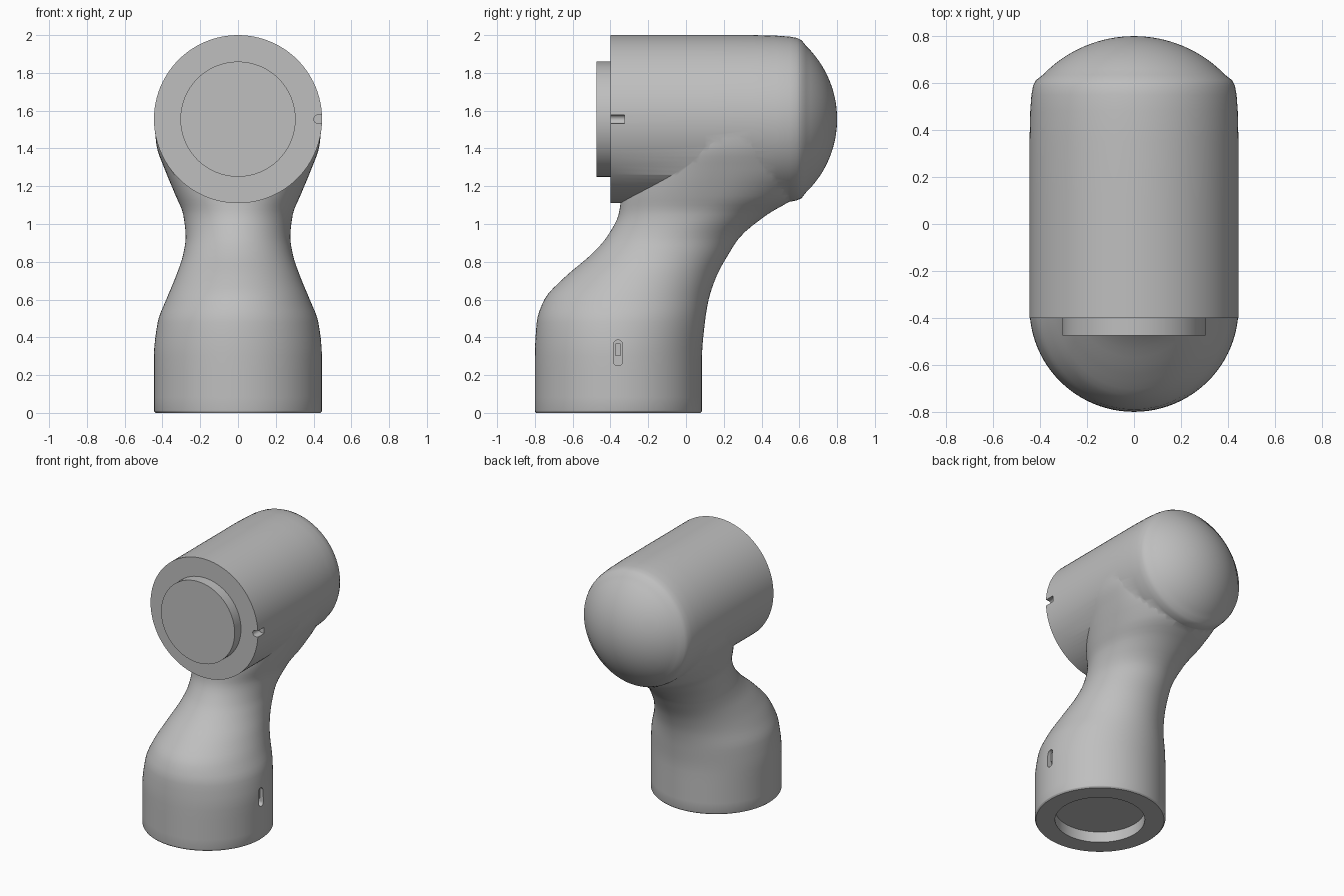
import bpy, bmesh, math

cube = bpy.data.objects.get("Cube")
if cube:
    bpy.data.objects.remove(cube, do_unlink=True)

# Material
grey = bpy.data.materials.new("light_grey")
grey.use_nodes = True
COLOUR = (0.52, 0.52, 0.52, 1)
grey.diffuse_color = COLOUR
grey.node_tree.nodes["Principled BSDF"].inputs["Base Color"].default_value = COLOUR


def make_object(name, bm):
    bmesh.ops.recalc_face_normals(bm, faces=bm.faces)
    mesh = bpy.data.meshes.new(name)
    bm.to_mesh(mesh)
    bm.free()
    mesh.materials.append(grey)
    obj = bpy.data.objects.new(name, mesh)
    bpy.context.collection.objects.link(obj)
    return obj


def activate(obj):
    bpy.ops.object.select_all(action='DESELECT')
    obj.select_set(True)
    bpy.context.view_layer.objects.active = obj


def loft(name, rings):
    """Skin a list of equal-length rings and cap both ends."""
    bm = bmesh.new()
    rows = [[bm.verts.new(p) for p in ring] for ring in rings]
    n = len(rows[0])
    for a, b in zip(rows, rows[1:]):
        for i in range(n):
            j = (i + 1) % n
            bm.faces.new((a[i], a[j], b[j], b[i]))
    bm.faces.new(rows[0])
    bm.faces.new(rows[-1])
    return make_object(name, bm)


def capsule(name, place, radius, half, lo, hi, steps=16):
    """Stadium prism; place maps (long, short, depth) to x, y, z."""
    outline = []
    for end in (1, -1):
        for i in range(steps + 1):
            if half == 0 and i == steps:
                continue
            t = math.pi * i / steps - math.pi / 2
            outline.append((end * (half + radius * math.cos(t)), end * radius * math.sin(t)))
    return loft(name, [[place(u, v, w) for u, v in outline] for w in (lo, hi)])


def boolean(target, tool, operation):
    activate(target)
    mod = target.modifiers.new(operation.lower(), 'BOOLEAN')
    mod.operation = operation
    mod.solver = 'EXACT'
    mod.object = tool
    bpy.ops.object.modifier_apply(modifier=mod.name)
    bpy.data.objects.remove(tool, do_unlink=True)


def smooth_value(keys, col, k, t):
    """Monotone cubic interpolation between keys k and k + 1."""
    def secant(i):
        return (keys[i + 1][col] - keys[i][col]) / (keys[i + 1][0] - keys[i][0])

    def slope(i):
        if i == 0 or i == len(keys) - 1:
            return secant(min(i, len(keys) - 2))
        a, b = secant(i - 1), secant(i)
        return 0 if a * b <= 0 else 2 * a * b / (a + b)

    h = keys[k + 1][0] - keys[k][0]
    return ((2*t**3 - 3*t**2 + 1) * keys[k][col] + (t**3 - 2*t**2 + t) * h * slope(k)
            + (3*t**2 - 2*t**3) * keys[k + 1][col] + (t**3 - t**2) * h * slope(k + 1))


# Curved neck: height, front y, back y, half width, roundness exponent
NECK = [
    (0, -.795, .075, .435, 2), (.012, -.80, .085, .445, 2), (.3, -.80, .085, .445, 2),
    (.48, -.79, .1, .425, 2), (.6, -.75, .12, .38, 2), (.72, -.64, .16, .33, 2),
    (.84, -.50, .225, .29, 2), (.93, -.42, .285, .277, 2), (1.05, -.357, .43, .29, 2.1),
    (1.15, -.34, .59, .33, 2.2), (1.29, -.28, .68, .388, 2.3), (1.42, -.2, .67, .432, 2.3),
    (1.55, -.08, .62, .442, 2.2), (1.62, 0, .58, .42, 2),
]


def neck_ring(k, t, n=96):
    z = NECK[k][0] + t * (NECK[k + 1][0] - NECK[k][0])
    front, back, width, power = (smooth_value(NECK, c, k, t) for c in (1, 2, 3, 4))
    ring = []
    for i in range(n):
        a = 2 * math.pi * i / n
        c, s = math.cos(a), math.sin(a)
        x = math.copysign(abs(c) ** (2 / power), c) * width
        y = math.copysign(abs(s) ** (2 / power), s) * (back - front) / 2 + (front + back) / 2
        ring.append((x, y, z))
    return ring


rings = [neck_ring(k, t / 4) for k in range(len(NECK) - 1) for t in range(4)]
rings.append(neck_ring(len(NECK) - 2, 1))
body = loft("arm_link_body", rings)

# Horizontal joint housing with a domed rear
AXIS_Z, DOME = 1.555, .54
profile = [(.445, -.4), (.445, .1), (.445, .35), (.442, .48), (.437, .55), (.43, .587), (.418, .612)]
for i in range(1, 17):
    r = .41 * (1 - i / 16) + .004
    profile.append((r, .8 - DOME + math.sqrt(DOME ** 2 - r ** 2)))
N = 96
housing = loft("joint_housing", [
    [(r * math.cos(2 * math.pi * i / N), y, AXIS_Z + r * math.sin(2 * math.pi * i / N))
     for i in range(N)] for r, y in profile])
boolean(body, housing, 'UNION')

# Base socket, side pocket and front locating notch
SIDE = .36
cutters = [
    capsule("socket_cutter", lambda u, v, w: (u, v - SIDE, w), .305, 0, -.05, .08, 32),
    capsule("pocket_cutter", lambda u, v, w: (w, v - SIDE, u + .318), .025, .043, .41, .5),
    capsule("notch_cutter", lambda u, v, w: (u + .47, w, v + AXIS_Z), .023, .045, -.45, -.325),
]
for cutter in cutters:
    boolean(body, cutter, 'DIFFERENCE')

# Round output flange on the front
flange = capsule("output_flange", lambda u, v, w: (u, w, v + AXIS_Z), .305, 0, -.475, -.39, 32)

# Small latch inside the side pocket
bm = bmesh.new()
bmesh.ops.create_cube(bm, size=1)
bmesh.ops.scale(bm, vec=(.03, .026, .065), verts=bm.verts)
bmesh.ops.translate(bm, vec=(.41, -SIDE, .335), verts=bm.verts)
latch = make_object("pocket_latch", bm)

for obj in (body, flange, latch):
    activate(obj)
    bpy.ops.object.shade_smooth_by_angle(angle=math.radians(35))
